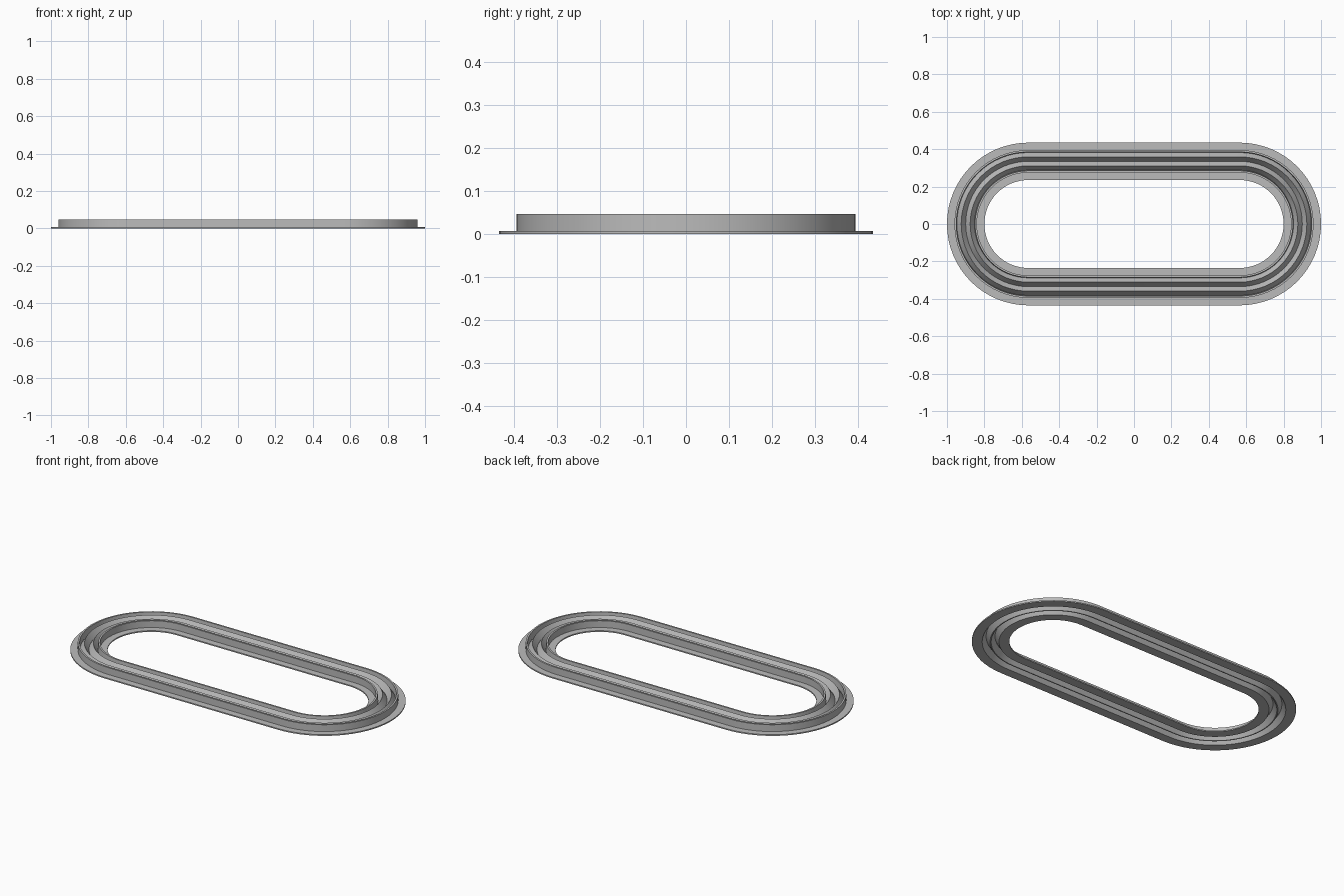
import bpy
import bmesh
from math import cos, sin, pi, radians

cube = bpy.data.objects.get("Cube")
if cube:
    bpy.data.objects.remove(cube, do_unlink=True)

HALF_STRAIGHT = 0.565   # half length of the straight runs
MID_RADIUS = 0.335      # radius of the end bends at the strip centre
ARC_STEPS = 32

grey = bpy.data.materials.new("plain grey")
grey.use_nodes = True
colour = (0.5, 0.5, 0.5, 1)
grey.diffuse_color = colour
grey.node_tree.nodes["Principled BSDF"].inputs["Base Color"].default_value = colour


def racetrack():
    """Bend centre and outward direction for each station of the oval."""
    stations = []
    for side, start in ((1, -pi / 2), (-1, pi / 2)):
        for i in range(ARC_STEPS + 1):
            a = start + pi * i / ARC_STEPS
            stations.append((side * HALF_STRAIGHT, cos(a), sin(a)))
    return stations


def sweep(name, profile):
    """Sweep a closed (offset, height) profile around the racetrack."""
    bm = bmesh.new()
    rings = []
    for cx, dx, dy in racetrack():
        rings.append([bm.verts.new((cx + dx * (MID_RADIUS + o),
                                    dy * (MID_RADIUS + o), z))
                      for o, z in profile])
    n = len(profile)
    for k, ring in enumerate(rings):
        nxt = rings[(k + 1) % len(rings)]
        for i in range(n):
            j = (i + 1) % n
            bm.faces.new((ring[i], nxt[i], nxt[j], ring[j]))
    bmesh.ops.recalc_face_normals(bm, faces=bm.faces)
    mesh = bpy.data.meshes.new(name)
    bm.to_mesh(mesh)
    bm.free()
    mesh.materials.append(grey)
    obj = bpy.data.objects.new(name, mesh)
    bpy.context.collection.objects.link(obj)
    bpy.ops.object.select_all(action="DESELECT")
    obj.select_set(True)
    bpy.context.view_layer.objects.active = obj
    bpy.ops.object.shade_smooth_by_angle(angle=radians(25))
    return obj


# Half section from the outer edge inward: flange, upright wall, ridge, valley
upper = [(0.1, 0), (0.1, 0.007), (0.06, 0.007), (0.06, 0.047), (0.05, 0.047),
         (0.047, 0.007), (0.024, 0.042)]
# Underside of the ridge, from the centre outward
under = [(0.003, 0), (0.024, 0.034), (0.045, 0)]

section = (upper + [(0, 0.007)]
           + [(-o, z) for o, z in reversed(upper)]
           + [(-o, z) for o, z in reversed(under)]
           + under)
sweep("corrugated_oval_strip", section)
